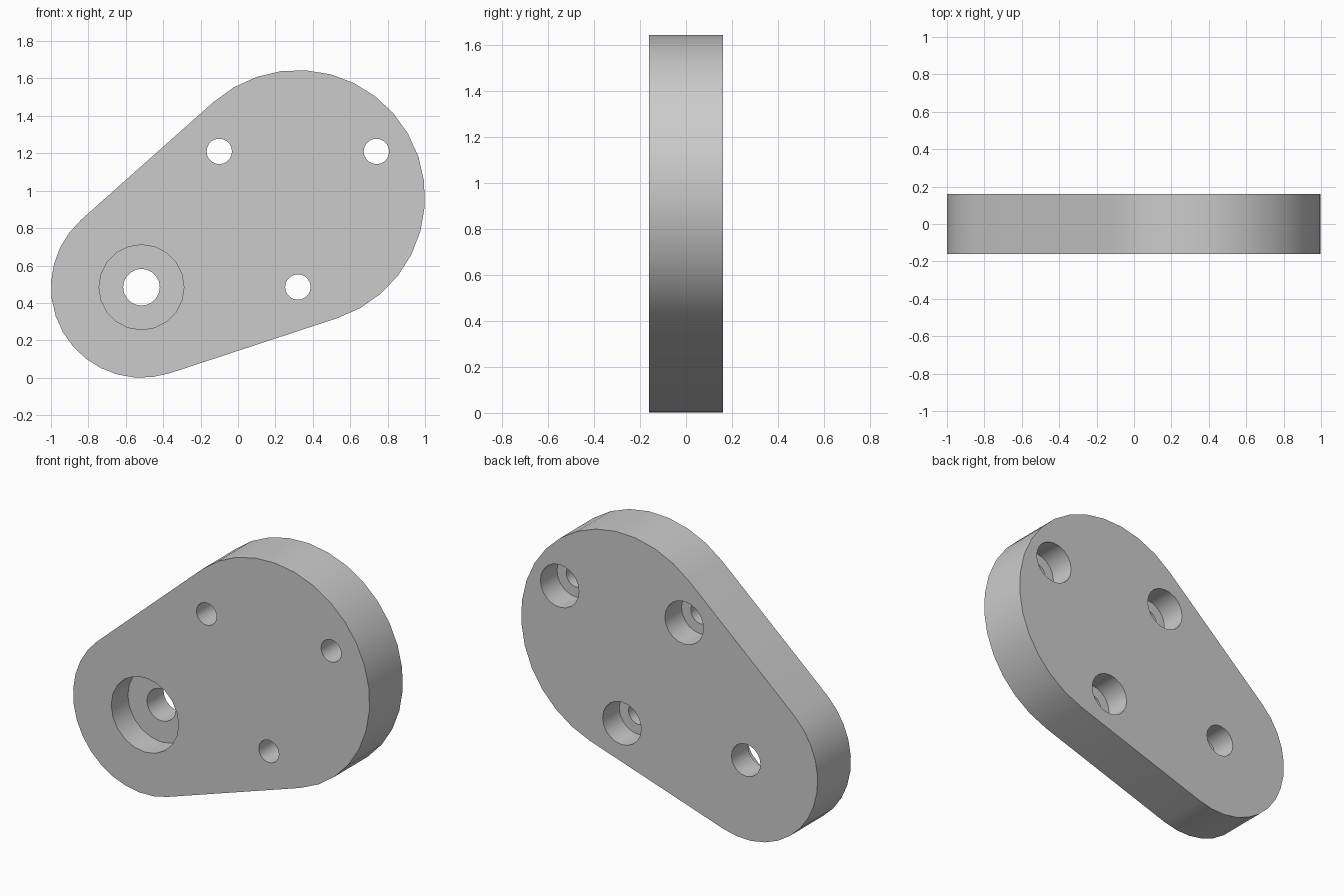
import bpy
import bmesh
from math import sin, cos, acos, atan2, hypot, pi, radians

cube = bpy.data.objects.get("Cube")
if cube:
    bpy.data.objects.remove(cube, do_unlink=True)

HALF = 0.16                              # half the plate thickness
SMALL = (-0.516, 0.484, 0.484)           # small end: x, z, radius
BIG = (0.32, 0.965, 0.68)                # large end
BOLT_HOLES = [(-0.1, 1.21), (0.74, 1.21), (0.32, 0.485)]

grey = bpy.data.materials.new("plain grey")
grey.use_nodes = True
colour = (0.6, 0.6, 0.6, 1)
grey.diffuse_color = colour
grey.node_tree.nodes["Principled BSDF"].inputs["Base Color"].default_value = colour


def arc(end, start, stop, steps):
    x, z, r = end
    angles = [start + (stop - start) * i / steps for i in range(steps + 1)]
    return [(x + r * cos(a), z + r * sin(a)) for a in angles]


def loft(name, sections):
    """Closed solid through matching outlines, each given as (y, points)."""
    bm = bmesh.new()
    rings = [[bm.verts.new((x, y, z)) for x, z in pts] for y, pts in sections]
    for a, b in zip(rings, rings[1:]):
        for i in range(len(a)):
            j = (i + 1) % len(a)
            bm.faces.new((a[i], a[j], b[j], b[i]))
    bm.faces.new(rings[0])
    bm.faces.new(rings[-1])
    bmesh.ops.recalc_face_normals(bm, faces=bm.faces)
    mesh = bpy.data.meshes.new(name)
    bm.to_mesh(mesh)
    bm.free()
    mesh.materials.append(grey)
    obj = bpy.data.objects.new(name, mesh)
    bpy.context.collection.objects.link(obj)
    return obj


def stepped_cutter(x, z, front_r, back_r, sides=20):
    """Round cutter that changes radius halfway through the plate."""
    def ring(r):
        return arc((x, z, r), 0, 2 * pi, sides)[:-1]
    return loft("hole_cutter", [(-HALF - 0.1, ring(front_r)), (0, ring(front_r)),
                                (0, ring(back_r)), (HALF + 0.1, ring(back_r))])


# Plate outline: two round ends joined by tangent lines
dx, dz = BIG[0] - SMALL[0], BIG[1] - SMALL[1]
axis = atan2(dz, dx)
spread = acos((SMALL[2] - BIG[2]) / hypot(dx, dz))
outline = (arc(BIG, axis - spread, axis + spread, 18)
           + arc(SMALL, axis + spread, axis - spread + 2 * pi, 14))
plate = loft("plate", [(-HALF, outline), (HALF, outline)])

# Pivot hole recessed at the front, bolt holes counterbored at the back
cutters = [stepped_cutter(SMALL[0], SMALL[1], 0.227, 0.098)]
cutters += [stepped_cutter(x, z, 0.068, 0.13) for x, z in BOLT_HOLES]

bpy.ops.object.select_all(action='DESELECT')
plate.select_set(True)
bpy.context.view_layer.objects.active = plate
for cutter in cutters:
    cutter.hide_render = True
    mod = plate.modifiers.new("hole", 'BOOLEAN')
    mod.operation = 'DIFFERENCE'
    mod.solver = 'EXACT'
    mod.object = cutter
    bpy.ops.object.modifier_apply(modifier=mod.name)
    bpy.data.objects.remove(cutter, do_unlink=True)

bpy.ops.object.shade_smooth_by_angle(angle=radians(30))
